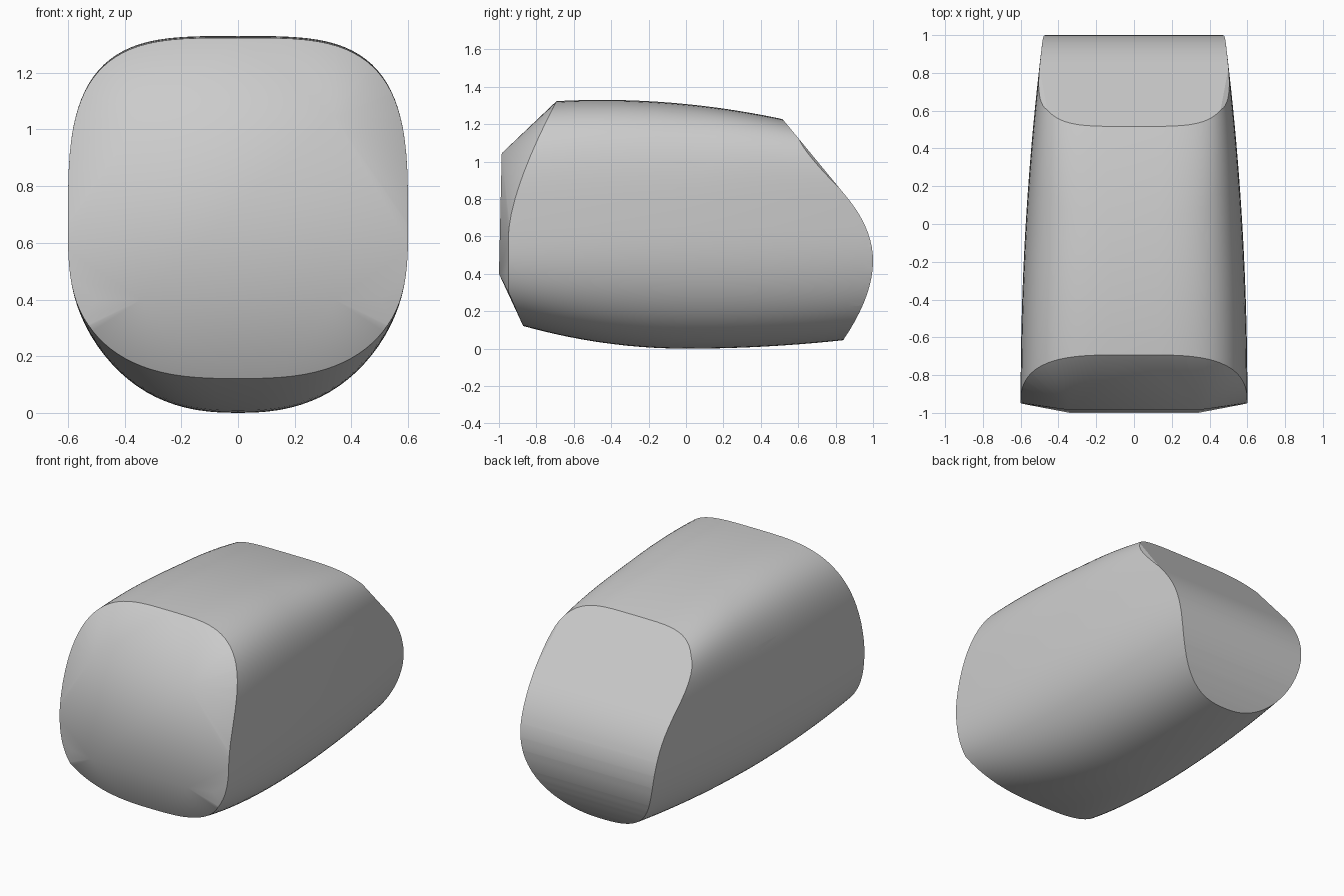
import bpy, bmesh, math
from mathutils import Vector

cube = bpy.data.objects.get("Cube")
if cube:
    bpy.data.objects.remove(cube, do_unlink=True)

SIDES, RINGS, MID = 96, 28, 0.65


def ring(y):
    """Rounded cross-section at depth y: boxy above, elliptical below."""
    half = 0.6 - 0.033 * (y + 0.9) ** 2
    top = 1.33 - 0.11 * (y + 0.45) ** 2
    bottom = (0.16 if y < 0 else 0.064) * y * y
    boxy_top = 3.6 + 1.6 * max(y, 0)
    boxy_bottom = 2.4 + 0.6 * min(y, 0) ** 2
    points = []
    for i in range(SIDES):
        t = math.tau * i / SIDES
        c, s = math.cos(t), math.sin(t)
        power = 2 / (boxy_top if s >= 0 else boxy_bottom)
        height = top - MID if s >= 0 else MID - bottom
        points.append((math.copysign(half * abs(c) ** power, c), y,
                       MID + math.copysign(height * abs(s) ** power, s)))
    return points


def arc(a, b, c, steps=9):
    """Points of a quadratic curve, without its first point."""
    a, b, c = Vector(a), Vector(b), Vector(c)
    return [a * (1 - t) ** 2 + b * 2 * t * (1 - t) + c * t * t
            for t in (k / steps for k in range(1, steps + 1))]


def trim(bm, point, normal):
    """Slice away everything outside a plane."""
    bmesh.ops.bisect_plane(bm, geom=bm.verts[:] + bm.edges[:] + bm.faces[:],
                           dist=1e-5, plane_co=point,
                           plane_no=Vector(normal).normalized(), clear_outer=True)


def trim_profile(bm, points):
    for (y0, z0), (y1, z1) in zip(points, points[1:]):
        trim(bm, (0, y0, z0), (0, z0 - z1, y1 - y0))


# Lofted shell, closed at the back
bm = bmesh.new()
rings = [[bm.verts.new(p) for p in ring(-1.1 + 2.2 * k / RINGS)]
         for k in range(RINGS + 1)]
for a, b in zip(rings, rings[1:]):
    for i in range(SIDES):
        j = (i + 1) % SIDES
        bm.faces.new((a[i], a[j], b[j], b[i]))

# Curved front rim, seen from the side
rim = [(-0.87, 0.12), (-0.95, 0.305), (-0.95, 0.6)]
rim += arc((-0.95, 0.6), (-0.94, 0.85), (-0.69, 1.328))
trim_profile(bm, rim)

# Sloped back panel and rounded tail
back = [(0.51, 1.235), (0.86, 0.81)]
back += arc((0.86, 0.81), (1, 0.64), (1, 0.47))
back += arc((1, 0.47), (1, 0.28), (0.84, 0.045))
trim_profile(bm, back)

# Softened corners beside the sloped panel
for side in (-1, 1):
    trim(bm, (side * 0.44, 0.52, 1.225), (side * 0.018, 0.027, 0.025))

# Raised front panel corners, then one skin over shell and panel
for side in (-1, 1):
    for x, y, z in ((0.34, -0.985, 1.045), (0.34, -1, 0.4), (0.5, -0.967, 0.4)):
        bm.verts.new((side * x, y, z))
points = [v.co.copy() for v in bm.verts]
bm.clear()
for p in points:
    bm.verts.new(p)
bmesh.ops.remove_doubles(bm, verts=bm.verts[:], dist=1e-4)
bmesh.ops.convex_hull(bm, input=bm.verts[:])
bmesh.ops.delete(bm, geom=[v for v in bm.verts if not v.link_faces], context='VERTS')
bmesh.ops.recalc_face_normals(bm, faces=bm.faces[:])

mesh = bpy.data.meshes.new("body")
bm.to_mesh(mesh)
bm.free()
body = bpy.data.objects.new("body", mesh)
bpy.context.collection.objects.link(body)

# Plain grey material
grey = bpy.data.materials.new("light grey")
grey.use_nodes = True
grey.diffuse_color = (0.6, 0.6, 0.6, 1)
grey.node_tree.nodes["Principled BSDF"].inputs["Base Color"].default_value = (0.6, 0.6, 0.6, 1)
mesh.materials.append(grey)

bpy.ops.object.select_all(action='DESELECT')
body.select_set(True)
bpy.context.view_layer.objects.active = body
bpy.ops.object.shade_smooth_by_angle(angle=math.radians(20))
